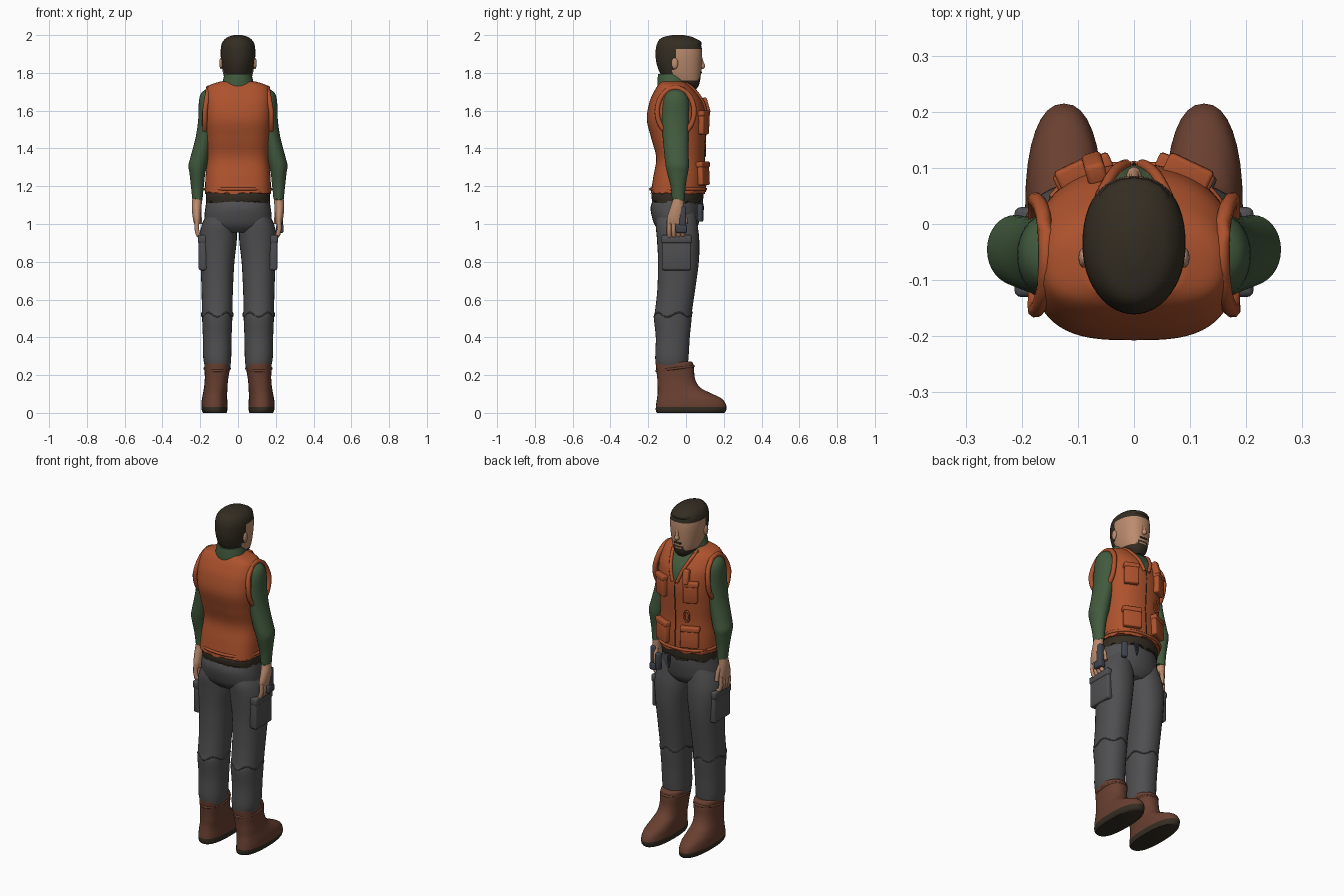
import bpy, bmesh, math, random
from mathutils import Vector, Matrix

if "Cube" in bpy.data.objects:
    bpy.data.objects.remove(bpy.data.objects["Cube"])

random.seed(4)


def material(name, rgb):
    m = bpy.data.materials.new(name)
    m.diffuse_color = (*rgb, 1)
    m.use_nodes = True
    m.node_tree.nodes["Principled BSDF"].inputs["Base Color"].default_value = m.diffuse_color
    return m


ORANGE = material("vest orange", (0.42, 0.085, 0.026))
GREEN = material("shirt green", (0.055, 0.105, 0.048))
GREY = material("trouser grey", (0.078, 0.078, 0.082))
BROWN = material("boot brown", (0.14, 0.05, 0.03))
SKIN = material("skin", (0.50, 0.26, 0.155))
DARK = material("hair dark brown", (0.034, 0.026, 0.016))
STEEL = material("gadget blue grey", (0.05, 0.057, 0.075))


def finish(name, bm, mats, rule=None, angle=50):
    bmesh.ops.recalc_face_normals(bm, faces=bm.faces)
    if rule:
        for f in bm.faces:
            f.material_index = rule(f.calc_center_median())
    me = bpy.data.meshes.new(name)
    bm.to_mesh(me)
    bm.free()
    ob = bpy.data.objects.new(name, me)
    bpy.context.collection.objects.link(ob)
    for m in mats:
        me.materials.append(m)
    bpy.ops.object.select_all(action='DESELECT')
    ob.select_set(True)
    bpy.context.view_layer.objects.active = ob
    bpy.ops.object.shade_smooth_by_angle(angle=math.radians(angle))
    return ob


def smooth_rows(rows, steps):
    """Catmull-Rom interpolation through rows of numbers."""
    out = []
    for i in range(len(rows) - 1):
        p = [rows[max(0, min(len(rows) - 1, i + k))] for k in (-1, 0, 1, 2)]
        for s in range(steps):
            t = s / steps
            out.append([0.5 * (2 * b + (c - a) * t + (2 * a - 5 * b + 4 * c - d) * t * t
                               + (3 * b - a - 3 * c + d) * t ** 3) for a, b, c, d in zip(*p)])
    return out + [list(rows[-1])]


def skin_rings(bm, rings, closed=False):
    vs = [[bm.verts.new(p) for p in r] for r in rings]
    n = len(vs[0])
    pairs = list(zip(vs, vs[1:])) + ([(vs[-1], vs[0])] if closed else [])
    for a, b in pairs:
        for j in range(n):
            bm.faces.new((a[j], a[(j + 1) % n], b[(j + 1) % n], b[j]))
    if not closed:
        bm.faces.new(vs[0])
        bm.faces.new(vs[-1])


def loft(name, rows, mats, rule=None, nf=2.0, nb=2.0, sides=32, steps=4, jag=0.0, sx=1):
    """Stack of rounded sections (z, cx, cy, rx, ry); nf/nb = front/back squareness."""
    rings = []
    for k, (z, cx, cy, rx, ry) in enumerate(smooth_rows(rows, steps)):
        ring = []
        for j in range(sides):
            a = 2 * math.pi * j / sides
            c, s = math.cos(a), math.sin(a)
            e = 2 / (nf if s > 0 else nb)
            dz = random.uniform(-jag, jag) if k == 0 else 0
            ring.append((sx * (cx + rx * math.copysign(abs(c) ** e, c)),
                         cy + ry * math.copysign(abs(s) ** e, s), z + dz))
        rings.append(ring)
    bm = bmesh.new()
    skin_rings(bm, rings)
    return finish(name, bm, mats, rule)


def tube(name, pts, radius, mat, closed=False, sides=8):
    pts = [Vector(p) for p in pts]
    n, rings = len(pts), []
    for i, p in enumerate(pts):
        nxt = pts[(i + 1) % n] if closed else pts[min(i + 1, n - 1)]
        prv = pts[i - 1] if closed else pts[max(i - 1, 0)]
        d = (nxt - prv).normalized()
        u = d.cross(Vector((0.3, 1, 0.1)) if abs(d.y) < 0.8 else Vector((1, 0, 0))).normalized()
        v = d.cross(u)
        rings.append([p + radius * (u * math.cos(t) + v * math.sin(t))
                      for t in (2 * math.pi * j / sides for j in range(sides))])
    bm = bmesh.new()
    skin_rings(bm, rings, closed)
    return finish(name, bm, [mat])


def block(name, loc, size, mat, turn=0.0, tilt=0.0, bevel=0.25):
    bm = bmesh.new()
    bmesh.ops.create_cube(bm, size=1)
    bmesh.ops.scale(bm, vec=size, verts=bm.verts)
    bmesh.ops.bevel(bm, geom=bm.edges[:], offset=min(size) * bevel, segments=3, affect='EDGES', profile=0.5)
    bm.transform(Matrix.Translation(loc) @ Matrix.Rotation(turn, 4, 'Z') @ Matrix.Rotation(tilt, 4, 'X'))
    return finish(name, bm, [mat])


def ball(name, loc, size, mat):
    bm = bmesh.new()
    bmesh.ops.create_uvsphere(bm, u_segments=16, v_segments=10, radius=1)
    bm.transform(Matrix.Translation(loc) @ Matrix.Diagonal((*size, 1)))
    return finish(name, bm, [mat])


# Vest body, with the shirt showing in the neck opening
VEST = [(1.165, 0, -.042, .175, .145), (1.25, 0, -.035, .172, .138), (1.35, 0, -.03, .163, .128),
        (1.45, 0, -.04, .17, .143), (1.55, 0, -.05, .18, .157), (1.64, 0, -.052, .182, .143),
        (1.70, 0, -.058, .172, .112), (1.735, 0, -.063, .15, .085), (1.755, 0, -.068, .09, .06)]
loft("vest", VEST, [ORANGE, GREEN], nf=2.2, nb=3, sides=64, steps=6, jag=.008,
     rule=lambda c: int(c.y > -.06 and c.z > 1.58 and abs(c.x) < .012 + (c.z - 1.58) * .36))


def vest_front(x, z):
    row = min(smooth_rows(VEST, 12), key=lambda r: abs(r[0] - z))
    return row[2] + row[4] * max(0, 1 - abs(x / row[3]) ** 2.2) ** (1 / 2.2)


def on_vest(name, x, z, size, mat=ORANGE, lift=.004):
    turn = math.atan2(vest_front(x + .03, z) - vest_front(x - .03, z), .06)
    tilt = math.atan2(vest_front(x, z - .03) - vest_front(x, z + .03), .06)
    block(name, (x, vest_front(x, z) + lift, z), size, mat, turn, tilt)


for s, side in ((-1, "left"), (1, "right")):
    on_vest(side + "_lower_pocket", s * .088, 1.26, (.10, .034, .11))
    on_vest(side + "_lower_pocket_flap", s * .088, 1.315, (.108, .044, .03))
    on_vest(side + "_chest_pocket", s * .095, 1.53, (.08, .036, .11))
    on_vest(side + "_chest_pocket_flap", s * .095, 1.585, (.086, .046, .03))
    # Collar edge running down the neck opening
    tube(side + "_vest_lapel", [(s * (.014 + t * .062), vest_front(.014 + t * .062, 1.58 + t * .165) + .002,
                                 1.58 + t * .165) for t in (i / 8 for i in range(9))], .01, ORANGE)
    # Armhole rim
    tube(side + "_armhole_rim", [(s * (.176 - .02 * max(0, math.sin(a))), -.055 + .098 * math.cos(a),
                                  1.595 + .125 * math.sin(a))
                                 for a in (2 * math.pi * i / 32 for i in range(32))], .014, ORANGE, True)
tube("vest_zip", [(0, vest_front(0, z), z) for z in (1.17 + i * .041 for i in range(11))], .003, DARK)
tube("vest_hem", [(.175 * math.copysign(abs(math.cos(a)) ** .8, math.cos(a)), -.042 + .146 * math.sin(a), 1.185)
                  for a in (2 * math.pi * i / 48 for i in range(48))], .008, ORANGE, True)
on_vest("chest_radio", -.07, 1.625, (.036, .04, .085), lift=.012)
tube("carabiner", [(-.075 + .016 * math.cos(a), vest_front(-.075, 1.39) + .012, 1.39 + .032 * math.sin(a))
                   for a in (2 * math.pi * i / 20 for i in range(20))], .005, ORANGE, True)

# Undershirt fringe and hips
loft("undershirt_hem", [(1.115, 0, -.045, .168, .132), (1.15, 0, -.045, .17, .138), (1.2, 0, -.04, .165, .13)],
     [DARK], nb=2.5, sides=64, jag=.014)
loft("hips", [(.955, 0, -.045, .10, .085), (.99, 0, -.05, .17, .113), (1.04, 0, -.053, .178, .128),
              (1.09, 0, -.053, .172, .134), (1.14, 0, -.045, .165, .125)], [GREY], nb=2.3)

for s, side in ((-1, "left"), (1, "right")):
    # Trouser leg, cargo pocket and boot
    loft(side + "_trouser_leg",
         [(.24, .107, -.075, .066, .082), (.29, .11, -.075, .074, .088), (.4, .11, -.07, .076, .09),
          (.5, .11, -.07, .08, .1), (.54, .11, -.066, .081, .098), (.65, .11, -.052, .083, .1),
          (.8, .109, -.04, .09, .108), (.92, .106, -.042, .1, .112), (1.0, .1, -.05, .09, .11),
          (1.06, .09, -.05, .07, .1)], [GREY], sx=s, nf=2.2, nb=2.2)
    block(side + "_cargo_pocket", (s * .186, -.05, .845), (.045, .155, .18), GREY)
    block(side + "_cargo_pocket_flap", (s * .187, -.05, .92), (.052, .16, .045), GREY)
    tube(side + "_knee_seam", [(s * .11 + .082 * math.cos(a), -.068 + .1 * math.sin(a), .52 + .012 * math.sin(a * 5))
                               for a in (2 * math.pi * i / 40 for i in range(40))], .004, GREY, True)
    loft(side + "_boot",
         [(0, .122, .024, .062, .178), (.012, .124, .026, .067, .186), (.04, .125, .027, .069, .186),
          (.075, .124, .018, .067, .172), (.105, .121, -.01, .064, .14), (.135, .118, -.038, .062, .112),
          (.18, .114, -.052, .062, .1), (.235, .11, -.058, .067, .1), (.265, .109, -.062, .067, .098),
          (.272, .109, -.064, .058, .088)], [BROWN, DARK], lambda c: int(c.z < .036), sx=s, nf=2.3, nb=2.5)
    tube(side + "_boot_cuff", [(s * .11 + .066 * math.cos(a), -.058 + .098 * math.sin(a), .235 + .012 * math.sin(a))
                               for a in (2 * math.pi * i / 32 for i in range(32))], .007, BROWN, True)
    # Sleeve, forearm and hand
    loft(side + "_sleeve",
         [(1.13, .215, -.04, .027, .034), (1.2, .215, -.042, .034, .04), (1.27, .215, -.045, .042, .055),
          (1.31, .212, -.046, .05, .062), (1.36, .2, -.05, .05, .064), (1.46, .178, -.055, .046, .068),
          (1.56, .163, -.057, .047, .072), (1.65, .155, -.055, .052, .07), (1.695, .148, -.055, .045, .052),
          (1.715, .142, -.055, .02, .025)], [GREEN], sx=s, jag=.006)
    loft(side + "_hand", [(1.0, .215, -.055, .017, .044), (1.03, .217, -.055, .022, .046),
                          (1.08, .219, -.048, .025, .038), (1.12, .217, -.042, .026, .031),
                          (1.16, .215, -.04, .024, .029)], [SKIN], sx=s)
    for i in range(4):
        y = -.09 + i * .024
        tube(f"{side}_finger_{i + 1}", [(s * .217, y, 1.02), (s * .219, y, .975), (s * .212, y, .945),
                                        (s * .2, y + .004, .93 + .003 * i)], .0125, SKIN)
    tube(side + "_thumb", [(s * .212, -.022, 1.09), (s * .205, -.006, 1.05), (s * .2, -.002, 1.0)], .012, SKIN)

# Hand-held gadget and belt pouch
block("gadget_body", (.222, -.018, 1.03), (.034, .036, .13), STEEL)
block("gadget_head", (.222, -.025, .975), (.04, .06, .045), STEEL)
block("belt_tool", (.13, .075, 1.06), (.03, .028, .095), STEEL, turn=-.4)
tube("belt_cord", [(.05, .082, 1.13), (.045, .09, 1.09), (.052, .088, 1.05), (.06, .086, 1.09),
                   (.058, .08, 1.13)], .005, STEEL)

# Neck and shirt collar
loft("neck", [(1.68, 0, -.075, .062, .066), (1.82, 0, -.06, .062, .068)], [SKIN])
loft("shirt_collar", [(1.71, 0, -.072, .098, .08), (1.745, 0, -.07, .084, .082), (1.775, 0, -.07, .076, .08),
                      (1.795, 0, -.073, .07, .074)], [GREEN], sides=40)

# Head with hair and beard coloured by region


def head_rule(c):
    hair = c.z > 1.928 or c.y < -.068 and c.z > 1.765
    beard = c.y > -.02 and (c.z < 1.762 or c.z < 1.785 and abs(c.x) < .035) or -.068 < c.y < -.052 and c.z > 1.86
    lips = abs(c.x) < .02 and 1.77 < c.z < 1.778
    return int((hair or beard) and not lips)


loft("head", [(1.715, 0, .015, .03, .04), (1.74, 0, -.005, .058, .075), (1.785, 0, -.026, .076, .104),
              (1.85, 0, -.036, .088, .12), (1.91, 0, -.038, .092, .123), (1.955, 0, -.038, .086, .115),
              (1.985, 0, -.042, .062, .088), (2.0, 0, -.042, .022, .032)], [SKIN, DARK], head_rule, sides=48, steps=6, nf=2.3)
ball("hair_quiff", (0, .035, 1.955), (.066, .048, .026), DARK)
ball("nose", (0, .083, 1.836), (.014, .019, .016), SKIN)
tube("nose_bridge", [(0, .077, 1.882), (0, .083, 1.86), (0, .092, 1.838)], .009, SKIN)
block("moustache", (0, .079, 1.803), (.046, .009, .01), DARK)
for s, side in ((-1, "left"), (1, "right")):
    block(side + "_eyebrow", (s * .036, .07, 1.884), (.036, .009, .009), DARK, turn=-s * .35)
    block(side + "_eye", (s * .035, .068, 1.862), (.022, .008, .008), DARK, turn=-s * .35)
    ball(side + "_ear", (s * .09, -.06, 1.85), (.009, .018, .03), SKIN)
